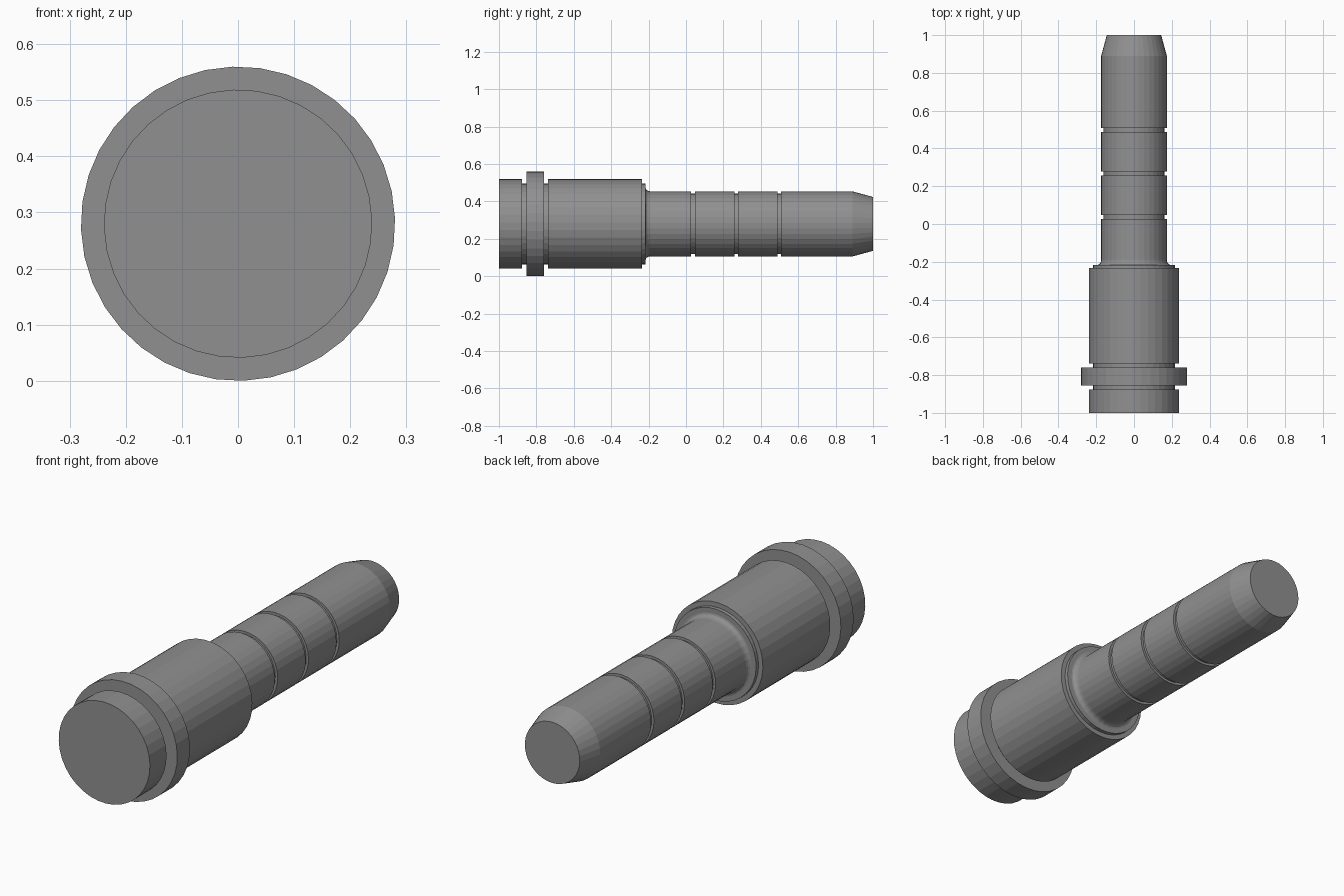
import bpy, math

if "Cube" in bpy.data.objects:
    bpy.data.objects.remove(bpy.data.objects["Cube"])

SIDES = 36
AXIS_Z = 0.28
PHASE = math.radians(2)

dark = bpy.data.materials.new("dark_grey")
dark.diffuse_color = (0.28, 0.28, 0.28, 1.0)
dark.use_nodes = True
dark.node_tree.nodes["Principled BSDF"].inputs["Base Color"].default_value = dark.diffuse_color


def lathe(name, profile, cap_start=True, cap_end=True):
    """Revolve (y, radius) points around the long axis."""
    verts, faces = [], []
    for y, r in profile:
        for i in range(SIDES):
            a = PHASE + 2 * math.pi * i / SIDES
            verts.append((-r * math.sin(a), y, AXIS_Z + r * math.cos(a)))
    for k in range(len(profile) - 1):
        for i in range(SIDES):
            j = (i + 1) % SIDES
            a, b = k * SIDES, (k + 1) * SIDES
            faces.append((a + i, b + i, b + j, a + j))
    if cap_start:
        faces.append(tuple(range(SIDES)))
    if cap_end:
        last = (len(profile) - 1) * SIDES
        faces.append(tuple(reversed(range(last, last + SIDES))))
    mesh = bpy.data.meshes.new(name)
    mesh.from_pydata(verts, [], faces)
    mesh.materials.append(dark)
    mesh.update()
    obj = bpy.data.objects.new(name, mesh)
    bpy.context.collection.objects.link(obj)
    return obj


# Thick head: base, collar between two undercuts, body and end step
BODY, NECK, COLLAR = 0.239, 0.216, 0.28
STEP_Y, ROOT_R = -0.216, 0.192
lathe("head", [
    (-1.0, BODY), (-0.876, BODY), (-0.876, NECK), (-0.854, NECK),
    (-0.854, COLLAR), (-0.759, COLLAR), (-0.759, NECK), (-0.738, NECK),
    (-0.738, BODY), (-0.234, BODY), (-0.234, NECK), (STEP_Y, NECK),
    (STEP_Y, ROOT_R),
], cap_end=False)

# Thin shaft: root fillet, three ring grooves, tapered tip
SHAFT, GROOVE = 0.174, 0.162
shaft = []
fillet = ROOT_R - SHAFT
for i in range(5):
    t = math.pi / 2 * i / 4
    shaft.append((STEP_Y + 1.5 * fillet * (1 - math.cos(t)),
                  ROOT_R - fillet * math.sin(t)))
for y in (0.027, 0.258, 0.488):
    shaft += [(y, SHAFT), (y, GROOVE), (y + 0.021, GROOVE), (y + 0.021, SHAFT)]
shaft += [(0.89, SHAFT), (1.0, 0.144)]
lathe("shaft", shaft, cap_start=False)
